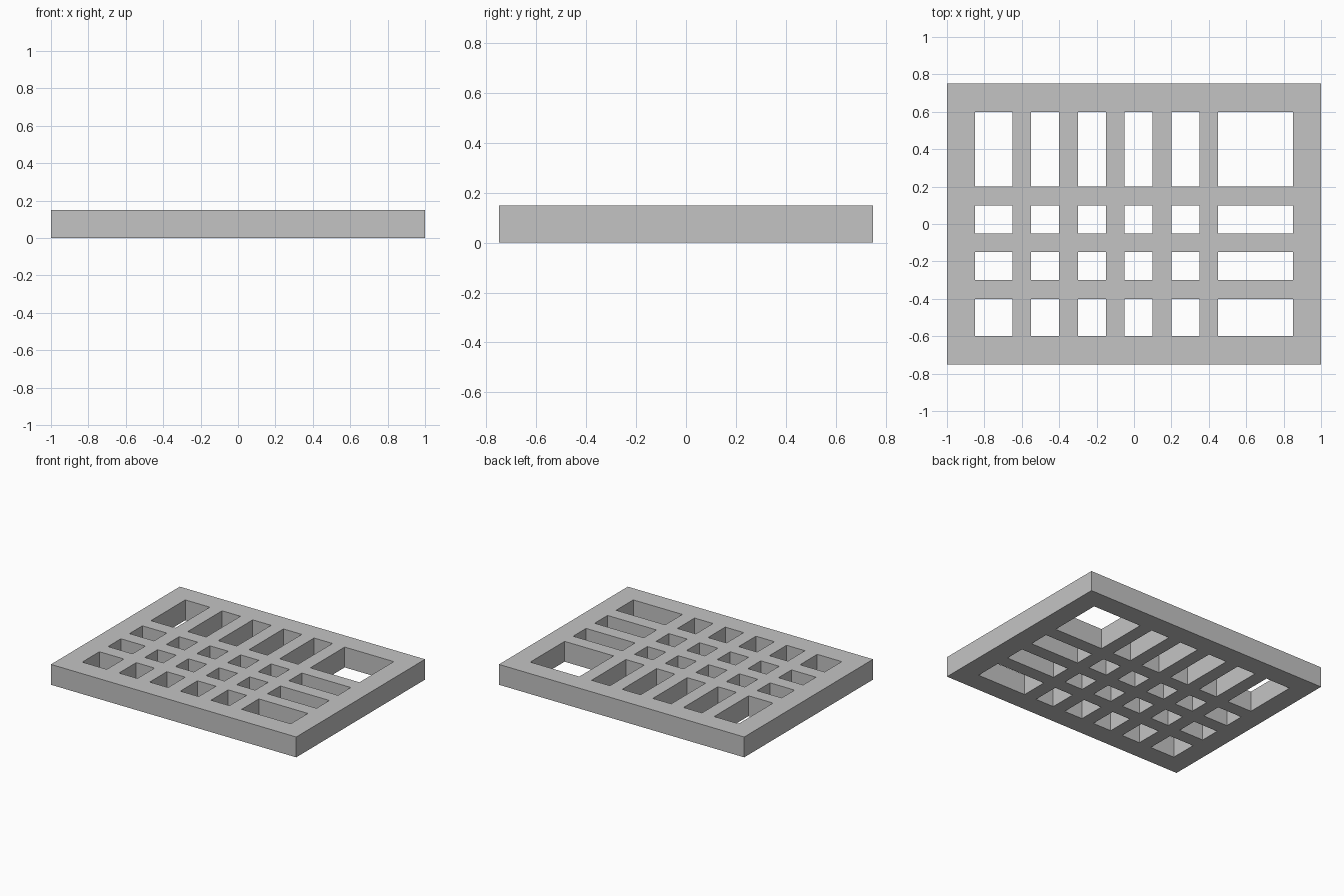
import bpy
import bmesh

if "Cube" in bpy.data.objects:
    bpy.data.objects.remove(bpy.data.objects["Cube"], do_unlink=True)

HEIGHT = 0.15
# Alternating bar and opening edges along each axis
X_EDGES = [-1, -0.85, -0.65, -0.55, -0.4, -0.3, -0.15, -0.05, 0.1, 0.2, 0.35, 0.45, 0.85, 1]
Y_EDGES = [-0.75, -0.6, -0.4, -0.3, -0.15, -0.05, 0.1, 0.2, 0.6, 0.75]

# Plain grey material
grey = bpy.data.materials.new("grey")
grey.use_nodes = True
color = (0.55, 0.55, 0.55, 1)
grey.diffuse_color = color
grey.node_tree.nodes["Principled BSDF"].inputs["Base Color"].default_value = color

# Top sheet: every cell is filled except where two opening strips cross
bm = bmesh.new()
grid = [[bm.verts.new((x, y, HEIGHT)) for y in Y_EDGES] for x in X_EDGES]
for i in range(len(X_EDGES) - 1):
    for j in range(len(Y_EDGES) - 1):
        if i % 2 and j % 2:
            continue
        bm.faces.new((grid[i][j], grid[i + 1][j], grid[i + 1][j + 1], grid[i][j + 1]))

mesh = bpy.data.meshes.new("grille_panel")
bm.to_mesh(mesh)
bm.free()
mesh.materials.append(grey)
panel = bpy.data.objects.new("grille_panel", mesh)
bpy.context.collection.objects.link(panel)

# Thicken the sheet down to the floor
solid = panel.modifiers.new("thickness", 'SOLIDIFY')
solid.thickness = HEIGHT
solid.offset = -1
